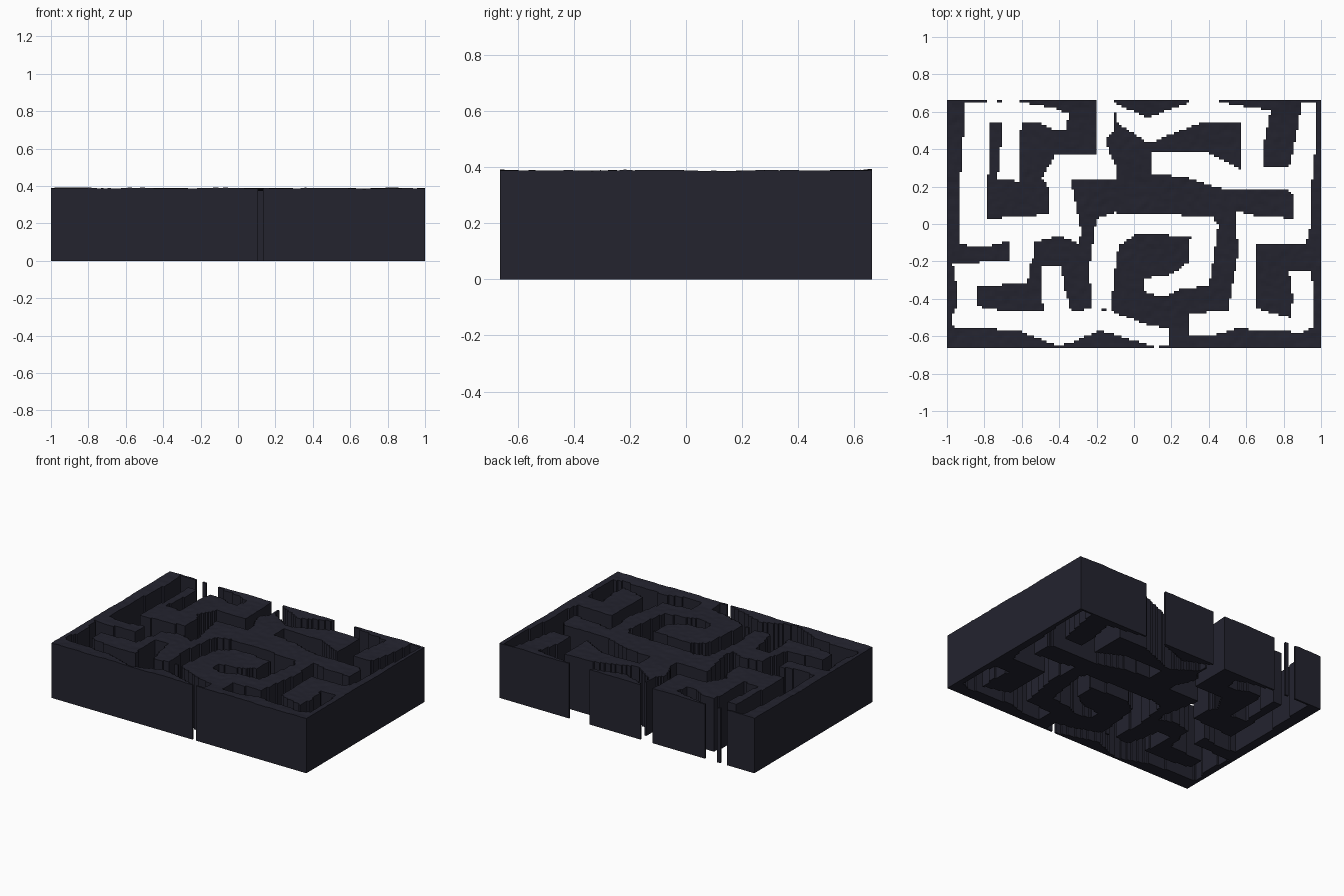
import bpy
import bmesh
from mathutils import Vector, noise

if "Cube" in bpy.data.objects:
    bpy.data.objects.remove(bpy.data.objects["Cube"], do_unlink=True)

HALF_DEPTH = 0.663
BASE_HEIGHT = 0.38
corridors = []


def carve(*outline):
    """Register one corridor outline, given in hundredths of a unit."""
    corridors.append([(x / 100, y / 100) for x, y in outline])


def inside(px, py, outline):
    """Even-odd test of a point against a closed outline."""
    hit = False
    for (ax, ay), (bx, by) in zip(outline, outline[1:] + outline[:1]):
        if (ay > py) != (by > py):
            if px < ax + (py - ay) * (bx - ax) / (by - ay):
                hit = not hit
    return hit


def top_height(x, y):
    """Gently rolling wall tops that rise a little towards the rim."""
    roll = noise.noise(Vector((x * 4, y * 4, 0))) * 0.006
    grain = noise.noise(Vector((x * 25, y * 25, 3))) * 0.003
    rim = max(abs(x), abs(y) + 1 - HALF_DEPTH)
    return BASE_HEIGHT + roll + grain + 0.008 * max(0, rim - 0.9) / 0.1


# North-west halls
carve((-90, 65), (-94, 10), (-93, -11), (-80, -12), (-79, 3), (-77, 50), (-78, 65))
carve((-90, 65), (-90, 55), (-50, 54), (-42, 50), (-36, 50), (-35, 59), (-42, 62), (-61, 65))
carve((-71, 56), (-71, 45), (-73, 24), (-62, 23), (-62, 40), (-60, 56))

# North entrance and the hall that turns west from it
carve((-20, 68), (-20, 37), (-42, 37), (-49, 25), (-34, 24), (-10, 24),
      (-9, 30), (-13, 38), (-15, 45), (-10, 50), (-10, 68))
carve((-42, 37), (-49, 25), (-46, 20), (-45, 0), (-30, -10), (-28, -5), (-31, 10), (-34, 25))
carve((-93, -11), (-94, 3), (-80, 2), (-65, 4), (-44, 5), (-29, 0),
      (-30, -10), (-40, -6), (-54, -10), (-66, -9), (-80, -12))

# South-west halls
carve((-66, -8), (-66, -22), (-66, -32), (-57, -32), (-56, -22), (-53, -17), (-53, -8))
carve((-97, -21), (-66, -20), (-57, -22), (-57, -32), (-84, -33), (-84, -44), (-97, -53), (-94, -38))
carve((-49, -23), (-39, -22), (-37, -35), (-33, -48), (-48, -48), (-50, -31))
carve((-97, -55), (-97, -48), (-84, -44), (-65, -47), (-33, -47), (-22, -45), (-11, -47),
      (7, -54), (19, -56), (18, -65), (9, -65), (-18, -57), (-35, -64), (-41, -65), (-62, -57))

# Central spiral
carve((-22, -45), (-24, -25), (-22, -10), (-20, 3), (-10, 6), (-8, -11), (-11, -30), (-12, -46))
carve((-20, 3), (-10, 6), (15, 5), (42, 4), (45, -3), (29, -7), (10, -5), (0, -6), (-9, -12))
carve((30, -8), (30, -20), (20, -27), (6, -29), (5, -36), (15, -39), (25, -35),
      (40, -33), (43, -15), (45, 0), (40, 4))

# North-east halls
carve((-11, 65), (7, 57), (30, 65), (47, 65), (65, 62), (73, 61), (72, 55),
      (38, 55), (20, 48), (8, 43), (-9, 54))
carve((58, 56), (58, 26), (69, 29), (70, 45), (73, 61), (62, 62))
carve((9, 38), (38, 39), (59, 28), (68, 30), (85, 31), (94, 25), (84, 18),
      (50, 18), (28, 25), (10, 27))

# East hall
carve((90, 65), (88, 56), (87, 48), (83, 30), (82, 18), (86, 15), (85, 3), (84, -8),
      (92, -10), (94, -3), (95, 20), (97, 40), (98, 65))
carve((54, 7), (66, 4), (86, 3), (93, -2), (92, -10), (63, -10))

# South-east halls
carve((54, 7), (56, -15), (53, -30), (50, -48), (65, -47), (65, -8), (62, 5))
carve((29, -48), (50, -46), (65, -45), (83, -50), (96, -49), (96, -55), (90, -58),
      (55, -56), (40, -60), (30, -60))
carve((83, -25), (85, -40), (83, -52), (96, -54), (96, -40), (95, -25))

# Openings through the outer rim
for west, east, south, north in (
    (-78, -73, 60, 68), (-71, -62, 60, 68), (30, 45, 64, 68),
    (97, 98, 60, 68), (11, 13, -68, -63),
):
    carve((west, south), (east, south), (east, north), (west, north))

# Maze walls: a fine grid with the corridors removed, pulled down to the floor
bm = bmesh.new()
bmesh.ops.create_grid(bm, x_segments=150, y_segments=100, size=1)
for v in bm.verts:
    v.co.y *= HALF_DEPTH
open_cells = []
for face in bm.faces:
    centre = face.calc_center_median()
    if any(inside(centre.x, centre.y, outline) for outline in corridors):
        open_cells.append(face)
bmesh.ops.delete(bm, geom=open_cells, context='FACES')

top_verts = list(bm.verts)
bmesh.ops.extrude_face_region(bm, geom=list(bm.faces))
originals = set(top_verts)
for v in bm.verts:
    v.co.z = top_height(v.co.x, v.co.y) if v in originals else 0
bmesh.ops.recalc_face_normals(bm, faces=list(bm.faces))

mesh = bpy.data.meshes.new("maze_walls")
bm.to_mesh(mesh)
bm.free()
walls = bpy.data.objects.new("maze_walls", mesh)
bpy.context.scene.collection.objects.link(walls)

# Dark slate colour
slate = bpy.data.materials.new("dark slate")
slate.use_nodes = True
colour = (0.017, 0.017, 0.028, 1)
slate.diffuse_color = colour
slate.node_tree.nodes["Principled BSDF"].inputs["Base Color"].default_value = colour
mesh.materials.append(slate)
